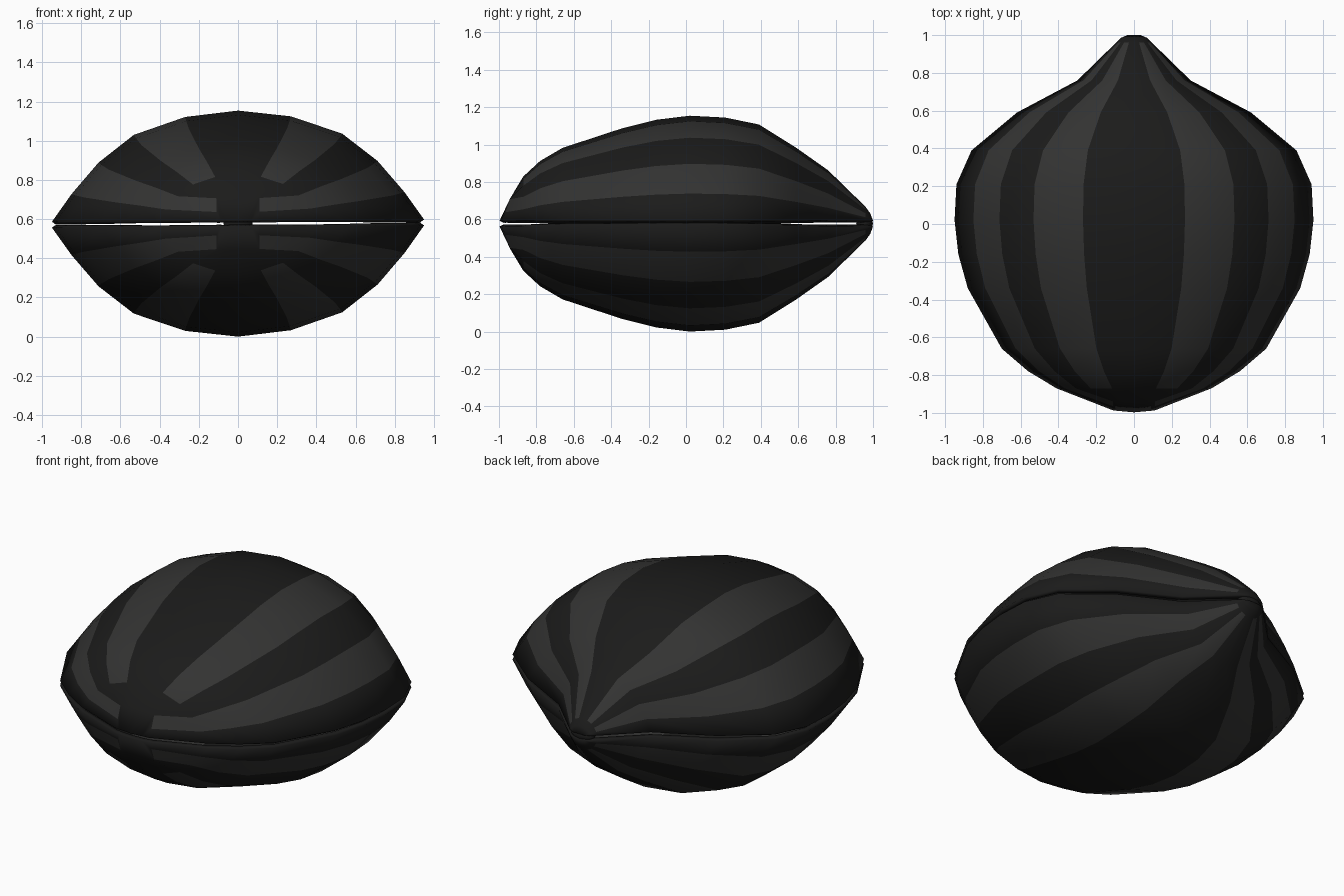
import bpy, bmesh

if "Cube" in bpy.data.objects:
    bpy.data.objects.remove(bpy.data.objects["Cube"])

MID, GAP = 0.577, 0.015          # seam height, half the opening between the shells


def material(name, v):
    m = bpy.data.materials.new(name)
    m.diffuse_color = (v, v, v * 0.97, 1)
    m.use_nodes = True
    m.node_tree.nodes["Principled BSDF"].inputs["Base Color"].default_value = m.diffuse_color
    return m


dark = material("dark_shell", 0.011)
light = material("light_stripe", 0.033)

# rib positions across half the shell (fraction of half-width, fraction of height)
RIBS = [(0, 1), (0.284, 0.945), (0.56, 0.785), (0.75, 0.535), (0.895, 0.25), (1, 0)]

# front lip and the blunt front patch
LIP = [(0.11 * i / 5, -0.997 + 0.002 * i, 0) for i in range(6)]
PATCH = [(0, -0.94, 0.12), (0.06, -0.94, 0.12), (0.10, -0.94, 0.12),
         (0.11, -0.94, 0.115), (0.11, -0.965, 0.045), (0.115, -0.985, 0)]

# cross-sections from front to hinge: y, half-width, height
SECTIONS = [(-0.87, 0.41, 0.237), (-0.78, 0.56, 0.32), (-0.66, 0.70, 0.39),
            (-0.34, 0.88, 0.495), (-0.16, 0.93, 0.54), (0.02, 0.95, 0.562),
            (0.21, 0.94, 0.552), (0.39, 0.86, 0.515), (0.59, 0.62, 0.39),
            (0.76, 0.30, 0.27), (0.96, 0.095, 0.075), (0.985, 0.07, 0.04), (1.0, 0.035, 0)]


def build_shell(name, side):
    rows = [LIP, PATCH] + [[(w * a, y, h * b) for a, b in RIBS] for y, w, h in SECTIONS]
    bm = bmesh.new()
    grid = []
    for row in rows:
        full = [(-x, y, h) for x, y, h in row[:0:-1]] + row
        grid.append([bm.verts.new((x, y, MID + side * (GAP + h) + 0.006 * x))
                     for x, y, h in full])
    for r in range(len(grid) - 1):
        for c in range(10):
            f = bm.faces.new((grid[r][c], grid[r][c + 1], grid[r + 1][c + 1], grid[r + 1][c]))
            rib = c - 5 if c >= 5 else 4 - c
            # alternate ribs are light, stopping short of both ends
            start = {1: 2, 3: 1}.get(rib, 99)
            f.material_index = int(start <= r < len(grid) - 4 + 1)
            f.smooth = True
    if side < 0:
        bmesh.ops.reverse_faces(bm, faces=bm.faces[:])
    me = bpy.data.meshes.new(name)
    bm.to_mesh(me)
    bm.free()
    me.materials.append(dark)
    me.materials.append(light)
    ob = bpy.data.objects.new(name, me)
    bpy.context.collection.objects.link(ob)
    # wall thickness, grown inward
    mod = ob.modifiers.new("wall", 'SOLIDIFY')
    mod.thickness = 0.025
    mod.offset = -1


build_shell("upper_shell", 1)
build_shell("lower_shell", -1)

# hinge joining the shells at the back
bpy.ops.mesh.primitive_uv_sphere_add(segments=12, ring_count=6, radius=1, location=(0, 0.955, MID))
hinge = bpy.context.object
hinge.name = "hinge"
hinge.scale = (0.075, 0.045, 0.04)
hinge.data.materials.append(dark)
bpy.ops.object.shade_smooth()
